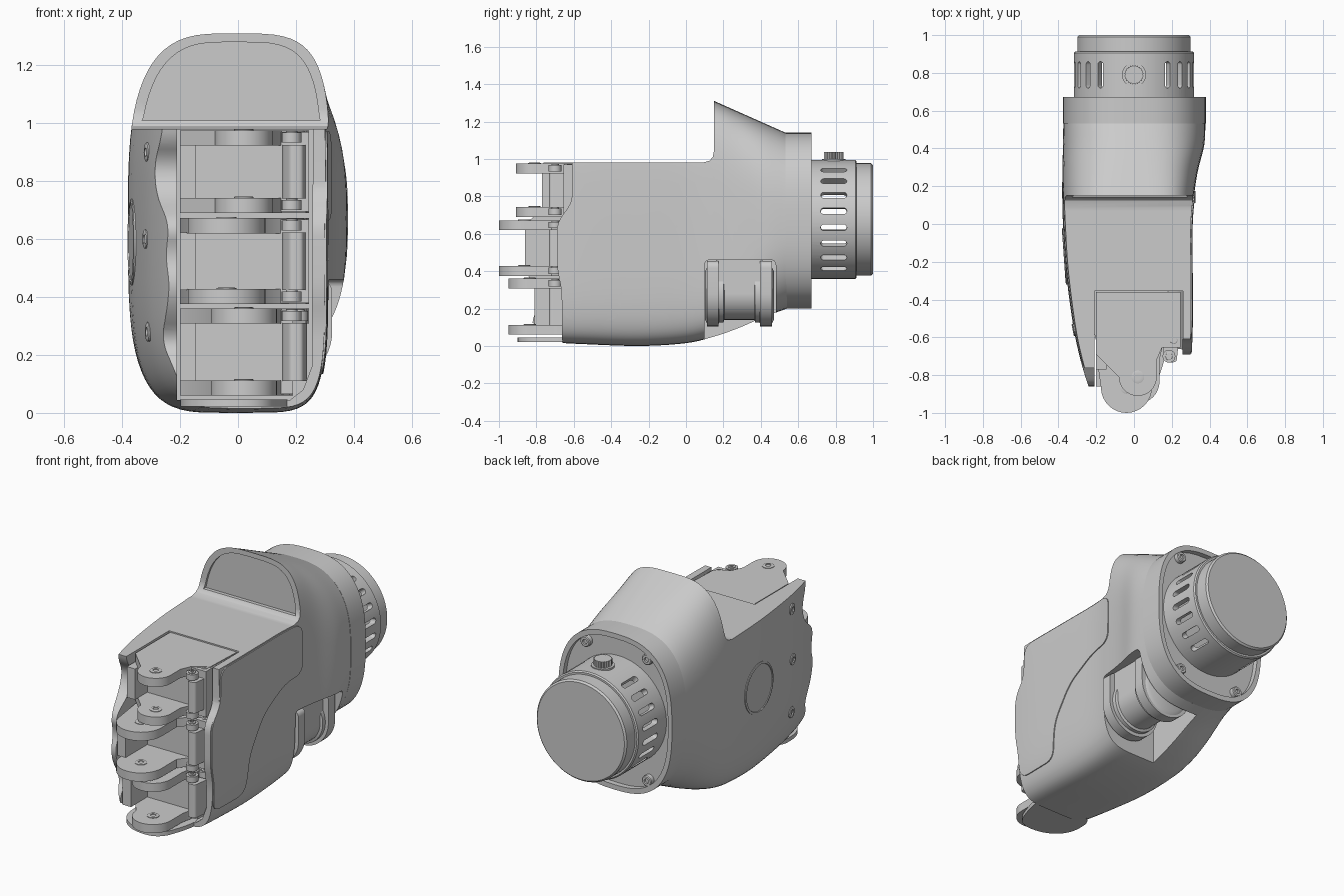
import bpy, bmesh, math
from mathutils import Vector, Matrix

if "Cube" in bpy.data.objects:
    bpy.data.objects.remove(bpy.data.objects["Cube"])

V = Vector


def finish(name, bm, loc=(0, 0, 0), rot=None):
    bmesh.ops.remove_doubles(bm, verts=bm.verts, dist=1e-5)
    bmesh.ops.recalc_face_normals(bm, faces=bm.faces)
    if rot:
        bmesh.ops.transform(bm, matrix=rot, verts=bm.verts)
    bmesh.ops.translate(bm, vec=loc, verts=bm.verts)
    me = bpy.data.meshes.new(name)
    bm.to_mesh(me)
    bm.free()
    ob = bpy.data.objects.new(name, me)
    bpy.context.collection.objects.link(ob)
    return ob


def skin(name, rings):
    bm = bmesh.new()
    vs = [[bm.verts.new(p) for p in r] for r in rings]
    for a, b in zip(vs, vs[1:]):
        for i in range(len(a)):
            j = (i + 1) % len(a)
            bm.faces.new((a[i], a[j], b[j], b[i]))
    bm.faces.new(vs[0])
    bm.faces.new(vs[-1])
    return finish(name, bm)


def prism(name, pts, axis, a, b):
    place = {'x': lambda p, t: (t, p[0], p[1]), 'y': lambda p, t: (p[0], t, p[1]),
             'z': lambda p, t: (p[0], p[1], t)}[axis]
    return skin(name, [[place(p, t) for p in pts] for t in (a, b)])


def box(name, x0, x1, y0, y1, z0, z1):
    return prism(name, [(x0, y0), (x1, y0), (x1, y1), (x0, y1)], 'z', z0, z1)


def rounded(pts, r, steps=6):
    """Round every corner of a 2D outline."""
    out = []
    for i, p in enumerate(pts):
        p, a, b = V(p), V(pts[i - 1]), V(pts[(i + 1) % len(pts)])
        s = p + (a - p).normalized() * min(r, (a - p).length * .48)
        e = p + (b - p).normalized() * min(r, (b - p).length * .48)
        for k in range(steps + 1):
            t = k / steps
            out.append(s * (1 - t) ** 2 + p * 2 * t * (1 - t) + e * t * t)
    return out


def lathe(name, prof, loc, d=(0, 0, 1), n=48):
    bm = bmesh.new()
    rings = [[bm.verts.new((r * math.cos(k * math.tau / n), r * math.sin(k * math.tau / n), h))
              for k in range(n)] for r, h in prof]
    for a, b in zip(rings, rings[1:]):
        for i in range(n):
            bm.faces.new((a[i - 1], a[i], b[i], b[i - 1]))
    return finish(name, bm, loc, V(d).to_track_quat('Z', 'Y').to_matrix().to_4x4())


def screw(name, loc, d, r=.03, h=.015):
    return lathe(name, [(0, -.02), (r, -.02), (r, h * .7), (r * .85, h), (r * .45, h),
                        (r * .45, h * .2), (0, h * .2)], loc, d, 20)


def boolean(ob, cutter, op='DIFFERENCE'):
    m = ob.modifiers.new('cut', 'BOOLEAN')
    m.operation, m.solver, m.object = op, 'EXACT', cutter
    bpy.context.view_layer.objects.active = ob
    bpy.ops.object.modifier_apply(modifier=m.name)
    bpy.data.objects.remove(cutter)


def oval(xl, xr, zb, zt, n, k=72):
    """Squared oval; n is one squareness per quadrant, from top right counter-clockwise."""
    n = n if isinstance(n, tuple) else (n,) * 4
    cx, cz, rx, rz = (xl + xr) / 2, (zb + zt) / 2, (xr - xl) / 2, (zt - zb) / 2
    pw = lambda c, e: math.copysign(abs(c) ** (2 / e), c)
    return [(cx + rx * pw(math.cos(i * math.tau / k), n[i * 4 // k]),
             cz + rz * pw(math.sin(i * math.tau / k), n[i * 4 // k])) for i in range(k)]


# Palm cross sections: y, left x, right x, bottom z, top z, squareness
SECT = [(-.92, -.22, .28, .025, 1.31, 4), (-.75, -.275, .295, .02, 1.31, 4),
        (-.55, -.32, .305, .01, 1.31, 4), (-.25, -.36, .305, .0, 1.31, 4),
        (0, -.376, .305, .015, 1.31, 4), (.15, -.38, .318, .05, 1.31, 4),
        (.28, -.379, .338, .095, 1.25, 3.5), (.42, -.376, .372, .155, 1.19, 2.9),
        (.54, -.374, .378, .2, 1.137, 2.7)]


def palm_loft(name, grow=0):
    rings = []
    for i in range(len(SECT) - 1):
        p = [SECT[max(i - 1, 0)], SECT[i], SECT[i + 1], SECT[min(i + 2, len(SECT) - 1)]]
        for s in range(5 if i < len(SECT) - 2 else 6):
            t = s / 5
            q = [b + .5 * t * (c - a + t * (2 * a - 5 * b + 4 * c - d + t * (3 * (b - c) + d - a)))
                 for a, b, c, d in zip(*p)]
            q[4] = 1.31 - max(0, q[0] - .15) * .444
            n, w = q[5], min(1, max(0, (q[5] - 2.7) / 1.3))
            quad = (n + .3 * w, n - .9 * w, n, n + 1.8 * w)
            rings.append([(x, q[0], z) for x, z in oval(q[1], q[2] + grow, q[3], q[4], quad)])
    return skin(name, rings)


# Palm shell with stepped top, finger pocket, scalloped front and thumb notch
palm = palm_loft('palm_shell')
step = [(-1.2, .98), (.09, .98), (.125, .99), (.143, 1.01), (.15, 1.045), (.15, 1.5), (-1.2, 1.5)]
boolean(palm, prism('cutter', step, 'x', -1, 1))
front = [(-1.2, -.1), (-.66, -.1), (-.665, .3), (-.69, .42), (-.69, .66), (-.61, .76),
         (-.61, 1.5), (-1.2, 1.5)]
boolean(palm, prism('cutter', rounded(front, .05), 'x', -.205, 1))
scallop = [(-1.2, -.1), (-.74, -.1), (-.82, .08), (-.82, .16), (-.75, .25), (-.84, .36),
           (-.87, .45), (-.83, .54), (-.87, .65), (-.72, .76), (-.69, .86), (-.77, .96),
           (-.75, 1.2), (-1.2, 1.2)]
boolean(palm, prism('cutter', rounded(scallop, .07), 'x', -1, -.2))
pocket = [(-.21, .045), (.18, .045), (.225, .08), (.255, .16), (.26, 1.2), (-.21, 1.2)]
boolean(palm, prism('cutter', pocket, 'y', -1.2, -.355))
notch = [(.1, -.2), (.1, .46), (.48, .46), (.48, -.2)]
boolean(palm, prism('cutter', rounded(notch, .03), 'x', -.06, 1))
arch = [p for p in oval(-.345, .287, .07, 1.28, (4.3, 3.1, 4, 4)) if p[1] > 1.0]
arch = [(arch[0][0] + .005, 1.01)] + arch + [(arch[-1][0] - .005, 1.01)]
boolean(palm, prism('cutter', arch, 'y', .12, .165))

# Raised side panel following the palm surface
panel = palm_loft('side_panel', .006)
outline = [(-.6, .972), (.155, .972), (.155, .675), (0, .66), (-.2, .55), (-.33, .36), (-.36, .135),
           (-.655, .135), (-.66, .3), (-.685, .42), (-.685, .67), (-.605, .77)]
boolean(panel, prism('cutter', rounded(outline, .07), 'x', .268, .6), 'INTERSECT')

# Bottom lip under the fingers
lip = [(-.2, -.6), (.17, -.6), (.17, -.7), (.1, -.9), (-.08, -.9), (-.2, -.8)]
prism('bottom_lip', rounded(lip, .09), 'z', .022, .046)

# Three finger forks
for i, (ty, z0, z1, cx, r, xr) in enumerate([(-.91, .69, .975, .02, .1, .245),
                                             (-1, .375, .672, -.04, .135, .245),
                                             (-.95, .06, .36, .02, .115, .19)], 1):
    tip = [(cx + r * math.cos(a), ty + r + r * math.sin(a))
           for a in [-math.pi * k / 16 for k in range(17)]]
    for tag, za, zb, xe in (('lower', z0, z0 + .052, xr), ('upper', z1 - .052, z1, .245)):
        plate = [(-.2, -.36), (-.2, -.69)] + tip[::-1] + [(cx + r, -.72), (.15, -.65),
                                                          (xe - .01, -.6), (xe, -.36)]
        prism(f'finger_{i}_{tag}_plate', plate, 'z', za, zb)
        for k, (lx, ly, lr) in enumerate(((.185, -.7, .034), (.21, -.615, .032))):
            if xe > .2:
                lathe(f'finger_{i}_{tag}_lug_{k}', [(0, za + .01), (lr, za + .01), (lr, zb - .008),
                                                    (0, zb - .008)], (lx, ly, 0), n=20)
                screw(f'finger_{i}_{tag}_lug_screw_{k}', (lx, ly, zb - .008), (0, 0, 1), .02, .007)
        screw(f'finger_{i}_{tag}_pin', (cx, ty + r, zb), (0, 0, 1), .034, .005)
    box(f'finger_{i}_back', -.2, xr, -.655, -.36, z0 + .005, z1 - .005)
    box(f'finger_{i}_left_cheek', -.2, -.145, ty + .14, -.6, z0 + .05, z1 - .05)
    cheek = [(.15, -.6), (.155, -.68), (.18, -.735), (.225, -.73), (.24, -.6)]
    prism(f'finger_{i}_right_cheek', rounded(cheek, .015), 'z', z0 + .05, z1 - .05)

# Left side screws and round cover
for i, (x, z) in enumerate([(-.312, .9), (-.317, .6), (-.308, .28)], 1):
    screw(f'side_screw_{i}', (x, -.56, z), (-1, -.2, 0), .033, .008)
lathe('side_cover', [(0, -.03), (.15, -.03), (.15, .003), (.138, .006), (.136, .002), (0, .002)],
      (-.366, -.17, .59), (-1, -.07, 0))

# Thumb joint: two flanges around a ringed hub
cx, cz, r = .15, .28, .175
tab = [(cx + r * math.cos(a), cz + r * math.sin(a)) for a in [-math.pi * k / 24 for k in range(25)]]
tab += rounded([(cx - r, cz), (cx - r, .455), (cx + r, .455), (cx + r, cz)], .04)[7:21]
for tag, a, b in (('front', .112, .175), ('rear', .395, .46)):
    prism(f'thumb_{tag}_flange', tab, 'y', a, b)
    lathe(f'thumb_{tag}_ring', [(0, a - .01), (.13, a - .01), (.15, a), (.15, b), (.13, b + .01),
                                (0, b + .01)], (cx, 0, cz - .01), (0, 1, 0))
lathe('thumb_hub', [(0, .15), (.155, .15), (.155, .2), (.14, .205), (.14, .365), (.155, .37),
                    (.155, .42), (0, .42)], (cx, 0, cz), (0, 1, 0))
box('thumb_mount', cx - .14, cx + .14, .16, .41, cz, .46)

# Wrist collar with recessed rear face and screws
collar = prism('wrist_collar', oval(-.377, .38, .2, 1.14, 2.7), 'y', .532, .672)
boolean(collar, prism('cutter', oval(-.35, .353, .23, 1.11, 2.7), 'y', .64, .8))
for i, (sx, sz) in enumerate([(-1, -1), (-1, 1), (1, -1), (1, 1)], 1):
    screw(f'collar_screw_{i}', (.205 * sx, .655, .67 + .365 * sz), (0, 1, 0), .032, .015)

# Slotted wrist drum
AX = V((0, 0, .677))
drum = lathe('wrist_drum', [(.28, .62), (.318, .62), (.318, .905), (.311, .912), (.28, .912),
                            (.28, .62)], AX, (0, 1, 0), 96)
slot = [(.017 * math.cos(a), .79 + s * .053 + .017 * math.sin(a)) for s, o in ((1, 0), (-1, math.pi))
        for a in [o + math.pi * k / 8 for k in range(9)]]
bm = bmesh.new()
for side in (0, math.pi):
    for k in range(8):
        c = prism('slot', slot, 'z', .23, .36)
        ang = math.pi / 2 + side + math.radians(-56 + 16 * k)
        c.data.transform(Matrix.Translation(AX) @ Matrix.Rotation(ang, 4, 'Y'))
        bm.from_mesh(c.data)
        bpy.data.objects.remove(c)
boolean(drum, finish('cutter', bm))

# End cap and knurled button
lathe('wrist_end_cap', [(0, .88), (.3, .88), (.3, .99), (.29, 1), (0, 1)], AX, (0, 1, 0), 96)
teeth = [((.052 if k % 2 else .046) * math.cos(k * math.tau / 48),
          .79 + (.052 if k % 2 else .046) * math.sin(k * math.tau / 48)) for k in range(48)]
prism('wrist_button', teeth, 'z', .96, 1.037)
lathe('wrist_button_base', [(0, .96), (.064, .96), (.064, 1), (0, 1)], (0, .79, 0))

bpy.ops.object.select_all(action='SELECT')
bpy.ops.object.shade_smooth_by_angle(angle=math.radians(32))
